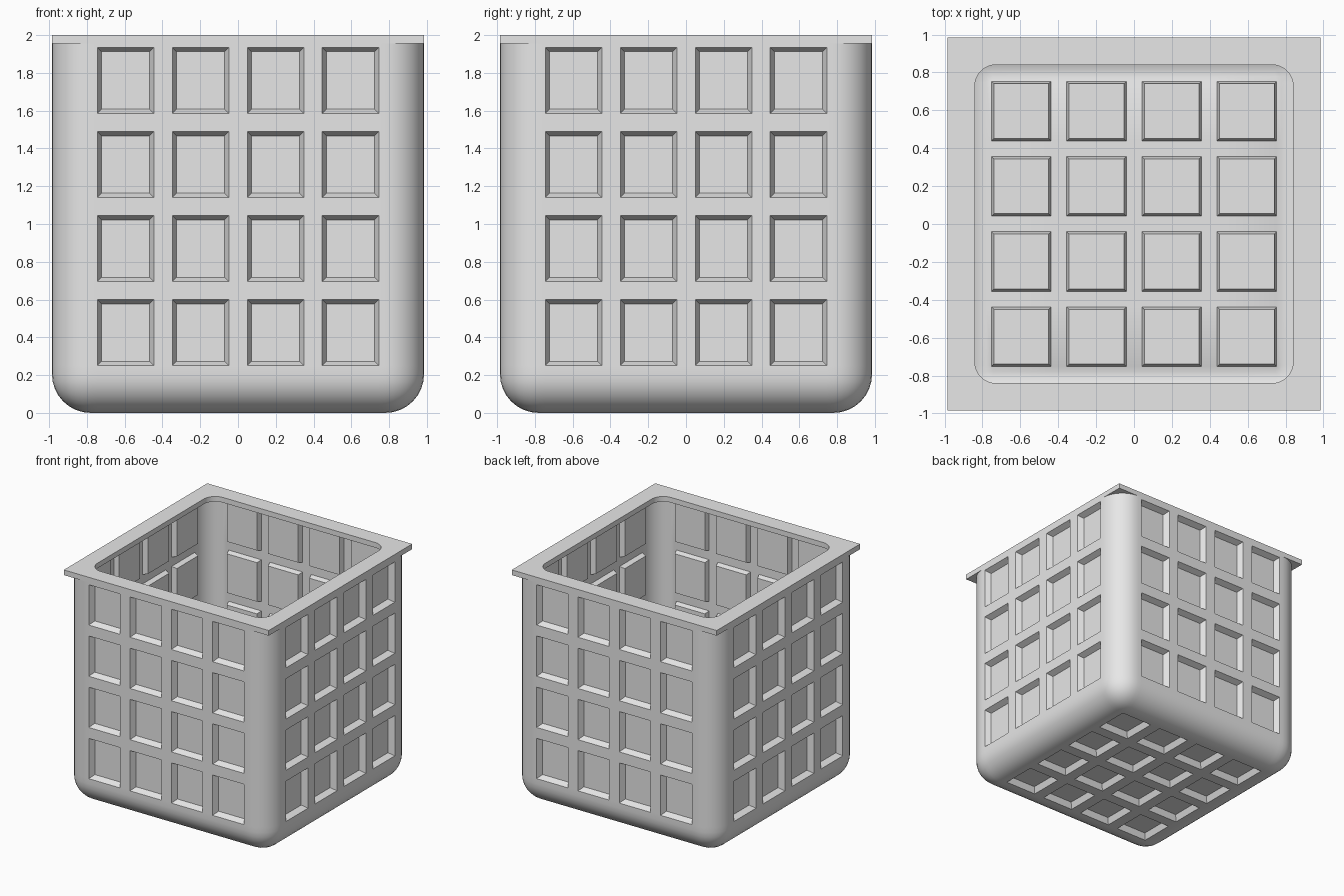
import bpy, bmesh, math
from mathutils import Vector

if "Cube" in bpy.data.objects:
    bpy.data.objects.remove(bpy.data.objects["Cube"])

HALF, TOP, RIM_Z = 0.985, 2.0, 1.955
COLS = [(-0.745 + 0.397 * i, -0.445 + 0.397 * i) for i in range(4)]
ROWS = [(0.25 + 0.445 * i, 0.60 + 0.445 * i) for i in range(4)]

grey = bpy.data.materials.new("light_grey")
grey.diffuse_color = (0.8, 0.8, 0.8, 1)
grey.use_nodes = True
grey.node_tree.nodes["Principled BSDF"].inputs["Base Color"].default_value = grey.diffuse_color


def make_object(name, bm):
    bmesh.ops.recalc_face_normals(bm, faces=bm.faces)
    mesh = bpy.data.meshes.new(name)
    bm.to_mesh(mesh)
    bm.free()
    mesh.materials.append(grey)
    ob = bpy.data.objects.new(name, mesh)
    bpy.context.collection.objects.link(ob)
    bpy.ops.object.select_all(action='DESELECT')
    ob.select_set(True)
    bpy.context.view_layer.objects.active = ob
    return ob


def inside(v, spans):
    return any(a < v < b for a, b in spans)


# Basket body: rounded open box
bm = bmesh.new()
bmesh.ops.create_cube(bm, size=1)
for v in bm.verts:
    v.co = (v.co.x * 2 * HALF, v.co.y * 2 * HALF, (v.co.z + 0.5) * RIM_Z)
round_edges = [e for e in bm.edges if min(v.co.z for v in e.verts) < 0.01]
bmesh.ops.bevel(bm, geom=round_edges, offset=0.205, segments=8, profile=0.5,
                affect='EDGES')
bm.normal_update()
bmesh.ops.delete(bm, geom=[f for f in bm.faces if f.normal.z > 0.9],
                 context='FACES_ONLY')

# Cut the panel grid into the walls and floor
for axis, spans in ((0, COLS), (1, COLS), (2, ROWS)):
    n = Vector((axis == 0, axis == 1, axis == 2))
    for pair in spans:
        for c in pair:
            bmesh.ops.bisect_plane(bm, geom=bm.verts[:] + bm.edges[:] + bm.faces[:],
                                   plane_co=n * c, plane_no=n, dist=1e-5)
bmesh.ops.recalc_face_normals(bm, faces=bm.faces)
bm.normal_update()

# Sink the panels with sloped sides
panels = []
for f in bm.faces:
    c, n = f.calc_center_median(), f.normal
    on_x, on_y, on_z = inside(c.x, COLS), inside(c.y, COLS), inside(c.z, ROWS)
    if ((abs(n.x) > 0.999 and on_y and on_z) or (abs(n.y) > 0.999 and on_x and on_z)
            or (n.z < -0.999 and on_x and on_y)):
        if n.dot(c - Vector((0, 0, 1))) < 0:
            n.negate()
        panels.append(f)
bmesh.ops.inset_individual(bm, faces=panels, thickness=0.023, depth=-0.05,
                           use_even_offset=True)
body = make_object("basket_body", bm)

# Thin wall, so the recesses show as raised pads inside
shell = body.modifiers.new("wall", 'SOLIDIFY')
shell.thickness = 0.03
shell.offset = -1
shell.use_even_offset = True
bpy.ops.object.modifier_apply(modifier="wall")
bpy.ops.object.shade_smooth_by_angle(angle=math.radians(30))

# Rim: square plate with a rounded opening
bm = bmesh.new()


def loop(points):
    vs = [bm.verts.new((x, y, RIM_Z)) for x, y in points]
    return [bm.edges.new((vs[i - 1], vs[i])) for i in range(len(vs))]


edges = loop([(-HALF, -HALF), (HALF, -HALF), (HALF, HALF), (-HALF, HALF)])
hole, r, seg = 0.84, 0.11, 8
pts = []
for k, (sx, sy) in enumerate(((1, 1), (-1, 1), (-1, -1), (1, -1))):
    for i in range(seg + 1):
        a = math.pi / 2 * (k + i / seg)
        pts.append((sx * (hole - r) + r * math.cos(a), sy * (hole - r) + r * math.sin(a)))
edges += loop(pts)
bmesh.ops.triangle_fill(bm, edges=edges, use_beauty=True, use_dissolve=False)
ext = bmesh.ops.extrude_face_region(bm, geom=bm.faces[:], use_keep_orig=True)
bmesh.ops.translate(bm, vec=(0, 0, TOP - RIM_Z),
                    verts=[g for g in ext["geom"] if isinstance(g, bmesh.types.BMVert)])
rim = make_object("top_rim", bm)
bpy.ops.object.shade_smooth_by_angle(angle=math.radians(30))
